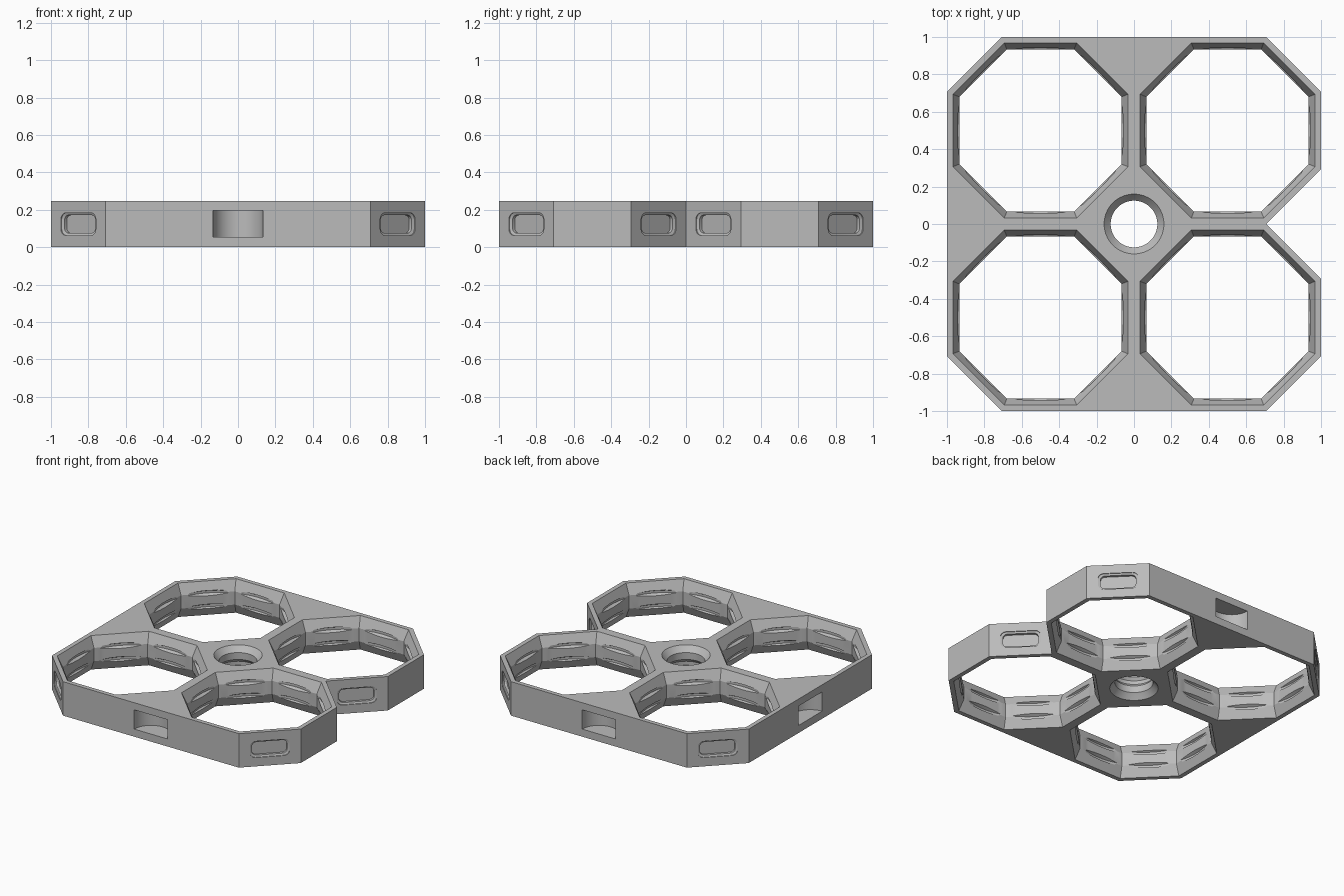
import bpy, bmesh
from math import pi, cos, sin
from mathutils import Vector, Matrix

cube = bpy.data.objects.get("Cube")
if cube:
    bpy.data.objects.remove(cube, do_unlink=True)

H = 0.247          # plate height
MID = H / 2
CORNER = 0.2071    # half the side of a unit octagon


def loft(name, rings, matrix=Matrix()):
    """Closed solid through rings that have equal point counts."""
    bm = bmesh.new()
    loops = [[bm.verts.new(matrix @ Vector(p)) for p in ring] for ring in rings]
    n = len(loops[0])
    for low, high in zip(loops, loops[1:]):
        for i in range(n):
            j = (i + 1) % n
            bm.faces.new((low[i], low[j], high[j], high[i]))
    bm.faces.new(loops[0][::-1])
    bm.faces.new(loops[-1])
    bmesh.ops.recalc_face_normals(bm, faces=bm.faces)
    mesh = bpy.data.meshes.new(name)
    bm.to_mesh(mesh)
    bm.free()
    obj = bpy.data.objects.new(name, mesh)
    bpy.context.collection.objects.link(obj)
    return obj


def lathe(name, profile, sides, x, y, apothem=False):
    """Turned solid; profile holds (radius, height) pairs."""
    grow = 1 / cos(pi / sides) if apothem else 1
    rings = [[(r * grow * cos((i + 0.5) * 2 * pi / sides),
               r * grow * sin((i + 0.5) * 2 * pi / sides), z)
              for i in range(sides)] for r, z in profile]
    return loft(name, rings, Matrix.Translation((x, y, 0)))


def rounded_rect(w, h, r, depth):
    """Rounded rectangle in the local yz plane at x = depth."""
    pts = []
    for k, (sy, sz) in enumerate(((1, 1), (-1, 1), (-1, -1), (1, -1))):
        for s in range(5):
            a = (k + s / 4) * pi / 2
            pts.append((depth, sy * (w / 2 - r) + r * cos(a),
                        sz * (h / 2 - r) + r * sin(a)))
    return pts


def cut(body, cutter):
    cutter.hide_render = True
    mod = body.modifiers.new("cut", 'BOOLEAN')
    mod.operation = 'DIFFERENCE'
    mod.solver = 'EXACT'
    mod.object = cutter
    bpy.context.view_layer.objects.active = body
    bpy.ops.object.modifier_apply(modifier=mod.name)
    bpy.data.objects.remove(cutter, do_unlink=True)


# Plate: straight on three sides, notched on the fourth
a, b = 0.5 - CORNER, 0.5 + CORNER
half = [(b, 0), (1, a), (1, b), (b, 1), (-b, 1), (-1, b)]
outline = half + [(x, -y) for x, y in half[:0:-1]]
plate = loft("grid_plate", [[(x, y, z) for x, y in outline] for z in (0, H)])

# Octagonal cells, waisted, with thread grooves in the flats
EXT = 0.02
slope = (0.468 - 0.434) / (MID - 0.048)
wide = 0.468 + slope * EXT
cell_profile = [(wide, -EXT), (0.434, MID - 0.048),
                (0.434, MID + 0.048), (wide, H + EXT)]
groove = [(0.415, -0.03), (0.455, -0.008), (0.455, 0.008), (0.415, 0.03)]
for x in (-0.5, 0.5):
    for y in (-0.5, 0.5):
        cut(plate, lathe("cell_cutter", cell_profile, 8, x, y, True))
        for z in (MID - 0.05, MID + 0.05):
            ring = [(r, z + dz) for r, dz in groove]
            cut(plate, lathe("groove_cutter", ring, 64, x, y))

# Central hole with chamfered rims and a thread groove
hole = [(0.18, -EXT), (0.16, 0), (0.135, 0.03), (0.125, 0.04),
        (0.125, 0.09), (0.14, 0.11)]
hole += [(r, H - z) for r, z in hole[::-1]]
cut(plate, lathe("hole_cutter", hole, 48, 0, 0))

# Half-round pockets in the middle of the straight sides
for x, y in ((0, -1), (0, 1), (-1, 0)):
    cut(plate, lathe("pocket_cutter", [(0.135, 0.055), (0.135, 0.195)], 48, x, y))

# Bevelled slots in the diagonal facets
facets = [(0.5, 0.5, 1, 1), (0.5, -0.5, 1, -1), (-0.5, 0.5, -1, 1),
          (-0.5, -0.5, -1, -1), (0.5, 0.5, 1, -1), (0.5, -0.5, 1, 1)]
for cx, cy, dx, dy in facets:
    normal = Vector((dx, dy, 0)).normalized()
    spot = Vector((cx, cy, MID)) + normal * 0.5
    turn = Matrix.Translation(spot) @ normal.to_track_quat('X', 'Z').to_matrix().to_4x4()
    rings = [rounded_rect(0.235, 0.096, 0.03, -0.03),
             rounded_rect(0.235, 0.096, 0.03, -0.012),
             rounded_rect(0.265, 0.12, 0.036, -0.006),
             rounded_rect(0.265, 0.12, 0.036, 0.02)]
    cut(plate, loft("slot_cutter", rings, turn))

# Colour and shading
grey = bpy.data.materials.new("light_grey")
grey.use_nodes = True
colour = (0.5, 0.5, 0.5, 1)
grey.diffuse_color = colour
grey.node_tree.nodes["Principled BSDF"].inputs["Base Color"].default_value = colour
plate.data.materials.clear()
plate.data.materials.append(grey)
for face in plate.data.polygons:
    face.material_index = 0
bpy.ops.object.select_all(action='DESELECT')
plate.select_set(True)
bpy.context.view_layer.objects.active = plate
bpy.ops.object.shade_smooth_by_angle(angle=pi / 9)
